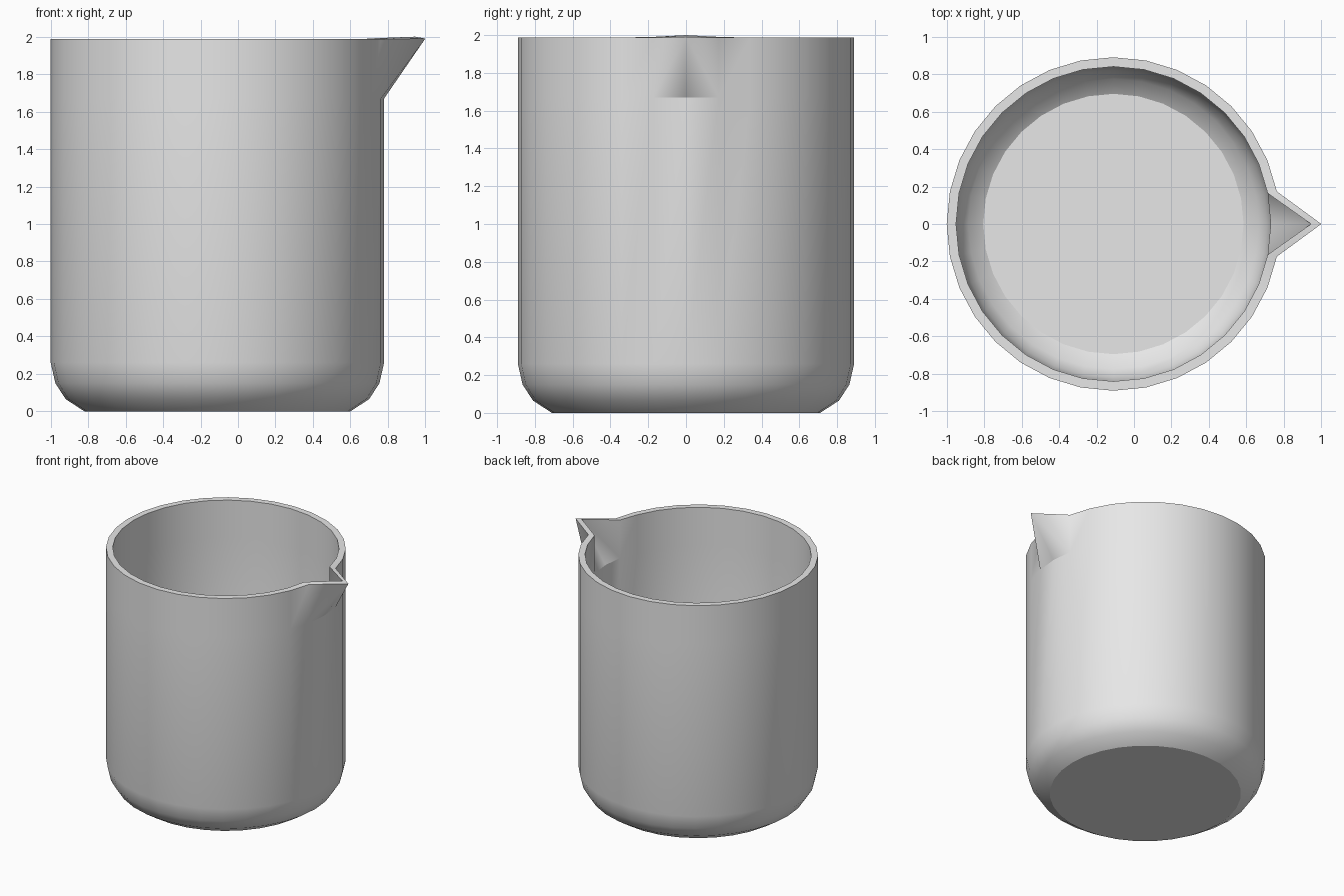
import bpy
import bmesh
from math import cos, sin, pi, radians

cube = bpy.data.objects.get("Cube")
if cube:
    bpy.data.objects.remove(cube, do_unlink=True)

SIDES = 32
CENTRE_X = -0.11
RIM = 1.987

# Cup profile (radius, height): outer wall upwards, then inner wall downwards
outer = [(0.71, 0), (0.81, 0.065), (0.865, 0.15), (0.89, 0.26), (0.89, 1.67), (0.89, RIM)]
inner = [(0.84, RIM), (0.84, 1.68), (0.84, 0.27), (0.82, 0.18), (0.775, 0.105), (0.695, 0.05)]
OUT_LOW, OUT_TOP, IN_TOP, IN_LOW = 4, 5, 6, 7

bm = bmesh.new()
rings = []
for r, z in outer + inner:
    angles = [2 * pi * i / SIDES for i in range(SIDES)]
    rings.append([bm.verts.new((CENTRE_X + r * cos(a), r * sin(a), z)) for a in angles])

# Pouring spout: pull one rim point outwards and lift it slightly
rings[OUT_TOP][0].co = (1.0, 0, 1.99)
rings[IN_TOP][0].co = (0.945, 0, 2.0)
for i in (1, -1):
    rings[IN_TOP][i].co.z += 0.004

# Walls and rim, with the spout cheeks folded from the tip to the wall
for k in range(len(rings) - 1):
    a, b = rings[k], rings[k + 1]
    for i in range(SIDES):
        j = (i + 1) % SIDES
        quad = [a[i], a[j], b[j], b[i]]
        if k in (OUT_LOW, IN_TOP) and 0 in (i, j):
            tip = rings[OUT_TOP if k == OUT_LOW else IN_TOP][0]
            t = quad.index(tip)
            q = quad[t:] + quad[:t]
            bm.faces.new(q[:3])
            bm.faces.new([q[0], q[2], q[3]])
        else:
            bm.faces.new(quad)

# Underside and inside floor
bm.faces.new(list(reversed(rings[0])))
bm.faces.new(rings[-1])
bmesh.ops.recalc_face_normals(bm, faces=bm.faces)

# Smooth walls with crisp rim, floor and spout crease; cheeks blend into the wall
for f in bm.faces:
    f.smooth = True
blend = []
for low, top in ((OUT_LOW, OUT_TOP), (IN_LOW, IN_TOP)):
    for i in (1, -1):
        blend.append({rings[low][i], rings[top][i]})
        blend.append({rings[low][i], rings[top][0]})
for e in bm.edges:
    e.smooth = e.calc_face_angle(0) < radians(30) or set(e.verts) in blend

mesh = bpy.data.meshes.new("beaker_cup")
bm.to_mesh(mesh)
bm.free()
cup = bpy.data.objects.new("beaker_cup", mesh)
bpy.context.scene.collection.objects.link(cup)

# Plain light grey
grey = bpy.data.materials.new("light_grey")
grey.use_nodes = True
colour = (0.8, 0.8, 0.8, 1)
grey.diffuse_color = colour
grey.node_tree.nodes["Principled BSDF"].inputs["Base Color"].default_value = colour
mesh.materials.append(grey)
